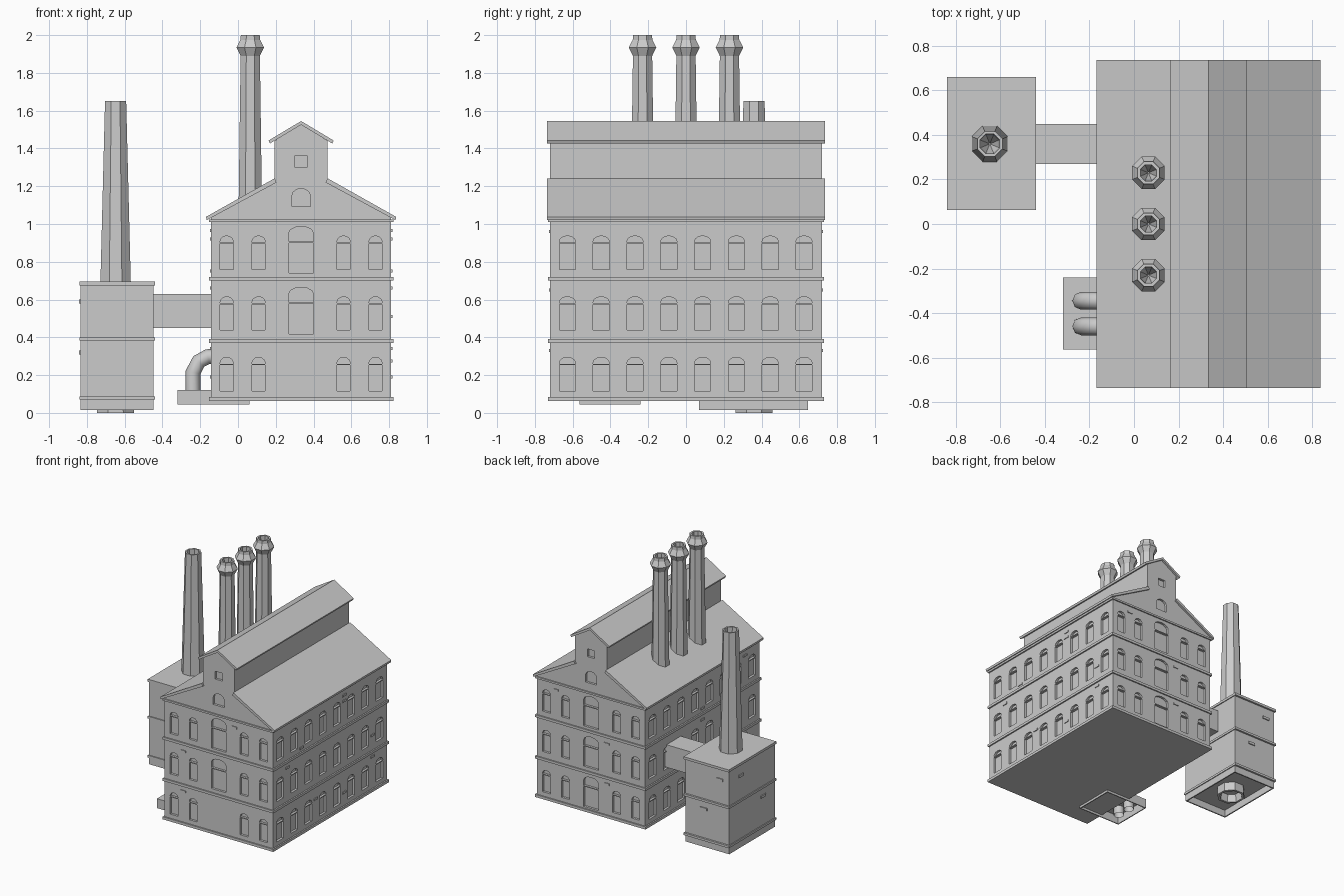
import bpy, bmesh, random
from math import cos, sin, pi
from mathutils import Vector

cube = bpy.data.objects.get("Cube")
if cube:
    bpy.data.objects.remove(cube)

grey = bpy.data.materials.new("plain grey")
grey.use_nodes = True
grey.diffuse_color = (0.6, 0.6, 0.6, 1)
grey.node_tree.nodes["Principled BSDF"].inputs["Base Color"].default_value = (0.6, 0.6, 0.6, 1)

Z = Vector((0, 0, 1))
MID = 0.334            # centre line of the main hall
HALF_X, HALF_Y = 0.477, 0.72


def finish(name, bm):
    bmesh.ops.recalc_face_normals(bm, faces=bm.faces)
    mesh = bpy.data.meshes.new(name)
    bm.to_mesh(mesh)
    bm.free()
    mesh.materials.append(grey)
    obj = bpy.data.objects.new(name, mesh)
    bpy.context.collection.objects.link(obj)
    return obj


def add_prism(bm, points, push):
    """Extrude a flat outline along the push vector."""
    face = bm.faces.new([bm.verts.new(p) for p in points])
    new = bmesh.ops.extrude_face_region(bm, geom=[face], use_keep_orig=True)["geom"]
    bmesh.ops.translate(bm, vec=push, verts=[v for v in new if isinstance(v, bmesh.types.BMVert)])


def add_box(bm, x, y, z):
    add_prism(bm, [(x[0], y[0], z[0]), (x[1], y[0], z[0]), (x[1], y[1], z[0]), (x[0], y[1], z[0])],
              Z * (z[1] - z[0]))


def box(name, x, y, z):
    bm = bmesh.new()
    add_box(bm, x, y, z)
    return finish(name, bm)


def y_prism(name, outline, half):
    bm = bmesh.new()
    add_prism(bm, [(MID + x, -half, z) for x, z in outline], Vector((0, 2 * half, 0)))
    return finish(name, bm)


def lathe(name, x, y, profile, sides=8):
    """Turn (radius, z) pairs into an eight-sided shaft with flats on the axes."""
    bm = bmesh.new()
    rings = []
    for r, z in profile:
        r /= cos(pi / sides)
        angles = [2 * pi * (i + 0.5) / sides for i in range(sides)]
        rings.append([bm.verts.new((x + r * cos(a), y + r * sin(a), z)) for a in angles])
    for low, high in zip(rings, rings[1:]):
        for i in range(sides):
            j = (i + 1) % sides
            bm.faces.new((low[i], low[j], high[j], high[i]))
    bm.faces.new(rings[0])
    bm.faces.new(rings[-1])
    return finish(name, bm)


def cut(target, cutter):
    cutter.hide_render = True
    mod = target.modifiers.new("openings", "BOOLEAN")
    mod.operation, mod.solver, mod.object = "DIFFERENCE", "EXACT", cutter
    bpy.context.view_layer.objects.active = target
    bpy.ops.object.modifier_apply(modifier=mod.name)
    bpy.data.objects.remove(cutter)


# Main hall: gabled body with a raised monitor along the ridge
side = [(HALF_X, 0.07), (HALF_X, 1.035), (0.14, 1.222), (0.14, 1.44)]
hall = y_prism("hall_walls", side + [(0, 1.53)] + [(-x, z) for x, z in reversed(side)], HALF_Y)

# Window openings
cutters = bmesh.new()
DEPTH = 0.018


def opening(origin, along, normal, u, z, width, height):
    """Sink one outline into the wall."""
    pts = [(-width / 2, 0), (width / 2, 0), (width / 2, height), (-width / 2, height)]
    sink([(u + a, z + b) for a, b in pts], origin, along, normal)


def sink(outline, origin, along, normal):
    pts = [origin + along * a + Z * b + normal * 0.02 for a, b in outline]
    add_prism(cutters, pts, -normal * (DEPTH + 0.02))


def arch(origin, along, normal, u, z, width, rise, spring):
    pts = [(u - width / 2, z), (u + width / 2, z)]
    for i in range(7):
        a = pi * i / 6
        pts.append((u + cos(a) * width / 2, z + spring + sin(a) * rise))
    sink(pts, origin, along, normal)


def arched_window(wall, u, z, width):
    opening(*wall, u, z, width, 0.136)
    arch(*wall, u, z + 0.143, width, 0.03, 0.004)


FLOORS = (0.117, 0.438, 0.76)
for s in (-1, 1):
    long_wall = (Vector((MID + s * HALF_X, 0, 0)), Vector((0, 1, 0)), Vector((s, 0, 0)))
    end_wall = (Vector((MID, s * HALF_Y, 0)), Vector((1, 0, 0)), Vector((0, s, 0)))
    for level, z in enumerate(FLOORS):
        for i in range(8):
            arched_window(long_wall, -0.628 + i * 0.179, z, 0.086)
        for u in (-0.394, -0.225, 0.225, 0.394):
            arched_window(end_wall, u, z, 0.07)
        # Wide middle windows, left out on the front ground floor
        if level or s > 0:
            opening(*end_wall, 0, z - 0.02, 0.13, 0.16)
            arch(*end_wall, 0, z + 0.147, 0.13, 0.035, 0.045)
    arch(*end_wall, 0, 1.093, 0.098, 0.04, 0.055)
    opening(*end_wall, 0, 1.3, 0.064, 0.062)
cut(hall, finish("window_cutters", cutters))

# Hall ledges
for name, low, high in (("base", 0.063, 0.084), ("lower", 0.37, 0.39),
                        ("upper", 0.70, 0.72), ("eave", 1.01, 1.025)):
    box(name + "_ledge", (MID - 0.488, MID + 0.488), (-0.73, 0.73), (low, high))

# Roof slabs
for s, tag in ((-1, "right"), (1, "left")):
    y_prism("main_roof_" + tag, [(s * 0.5, 1.02), (s * 0.503, 1.038), (s * 0.14, 1.242), (s * 0.13, 1.22)], 0.736)
    y_prism("monitor_roof_" + tag, [(s * 0.165, 1.426), (s * 0.172, 1.442), (0, 1.545), (0, 1.525)], 0.736)

# Three roof stacks with flared collars
stack = [(0.063, 1.0), (0.051, 1.89), (0.073, 1.935), (0.052, 1.975), (0.05, 2.0),
         (0.036, 2.0), (0.034, 1.9), (0.004, 1.8)]
for i in range(3):
    lathe(f"roof_stack_{i + 1}", 0.065, (i - 1) * 0.23, stack)

# Boiler house, hollow underneath
boiler = box("boiler_house", (-0.833, -0.447), (0.07, 0.645), (0.015, 0.69))
cut(boiler, box("floor_cutter", (-0.823, -0.457), (0.08, 0.635), (-0.1, 0.07)))
for name, low, high in (("base", 0.07, 0.088), ("middle", 0.382, 0.4), ("top", 0.675, 0.695)):
    box("boiler_ledge_" + name, (-0.84, -0.44), (0.062, 0.66), (low, high))

# Tall tapered chimney running right through the boiler house
lathe("tall_chimney", -0.648, 0.36, [(0.07, 0.06), (0.08, 0.0), (0.098, 0.0), (0.056, 1.65),
                                     (0.044, 1.65), (0.04, 1.55), (0.004, 1.45)])

# Covered bridge between the buildings
box("bridge", (-0.46, -0.13), (0.27, 0.45), (0.45, 0.63))

# Pipe plinth, hollow underneath
plinth = box("pipe_plinth", (-0.32, 0.06), (-0.565, -0.24), (0.045, 0.12))
cut(plinth, box("plinth_cutter", (-0.312, 0.052), (-0.557, -0.248), (-0.1, 0.112)))

# Bent pipes feeding the hall
for i, y in enumerate((-0.345, -0.46)):
    curve = bpy.data.curves.new(f"bent_pipe_{i + 1}", "CURVE")
    curve.dimensions = "3D"
    curve.bevel_depth, curve.bevel_resolution = 0.04, 2
    path = [(-0.238, 0.05), (-0.238, 0.215), (-0.208, 0.272), (-0.16, 0.298), (-0.1, 0.298)]
    spline = curve.splines.new("POLY")
    spline.points.add(len(path) - 1)
    for point, (x, z) in zip(spline.points, path):
        point.co = (x, y, z, 1)
    curve.materials.append(grey)
    bpy.context.collection.objects.link(bpy.data.objects.new(curve.name, curve))

# Odd raised bricks scattered on the walls
random.seed(4)
bricks = bmesh.new()
for s in (-1, 1):
    for z in (0.19, 0.275, 0.34, 0.51, 0.66, 0.75, 0.92, 0.965):
        u = -0.538 + 0.179 * random.randrange(7)
        x = MID + s * HALF_X
        add_box(bricks, (x - 0.006, x + 0.006), (u - 0.022, u + 0.022), (z - 0.008, z + 0.008))
    for z in (0.33, 0.65, 0.96):
        u = MID + random.choice((-0.31, 0.31, -0.14, 0.14))
        y = s * HALF_Y
        add_box(bricks, (u - 0.022, u + 0.022), (y - 0.006, y + 0.006), (z - 0.008, z + 0.008))
for z, u in ((0.59, 0.5), (0.32, 0.22)):
    add_box(bricks, (-0.841, -0.825), (u - 0.03, u + 0.03), (z - 0.01, z + 0.01))
    add_box(bricks, (-0.53 - u / 2, -0.47 - u / 2), (0.637, 0.653), (z - 0.01, z + 0.01))
finish("raised_bricks", bricks)
